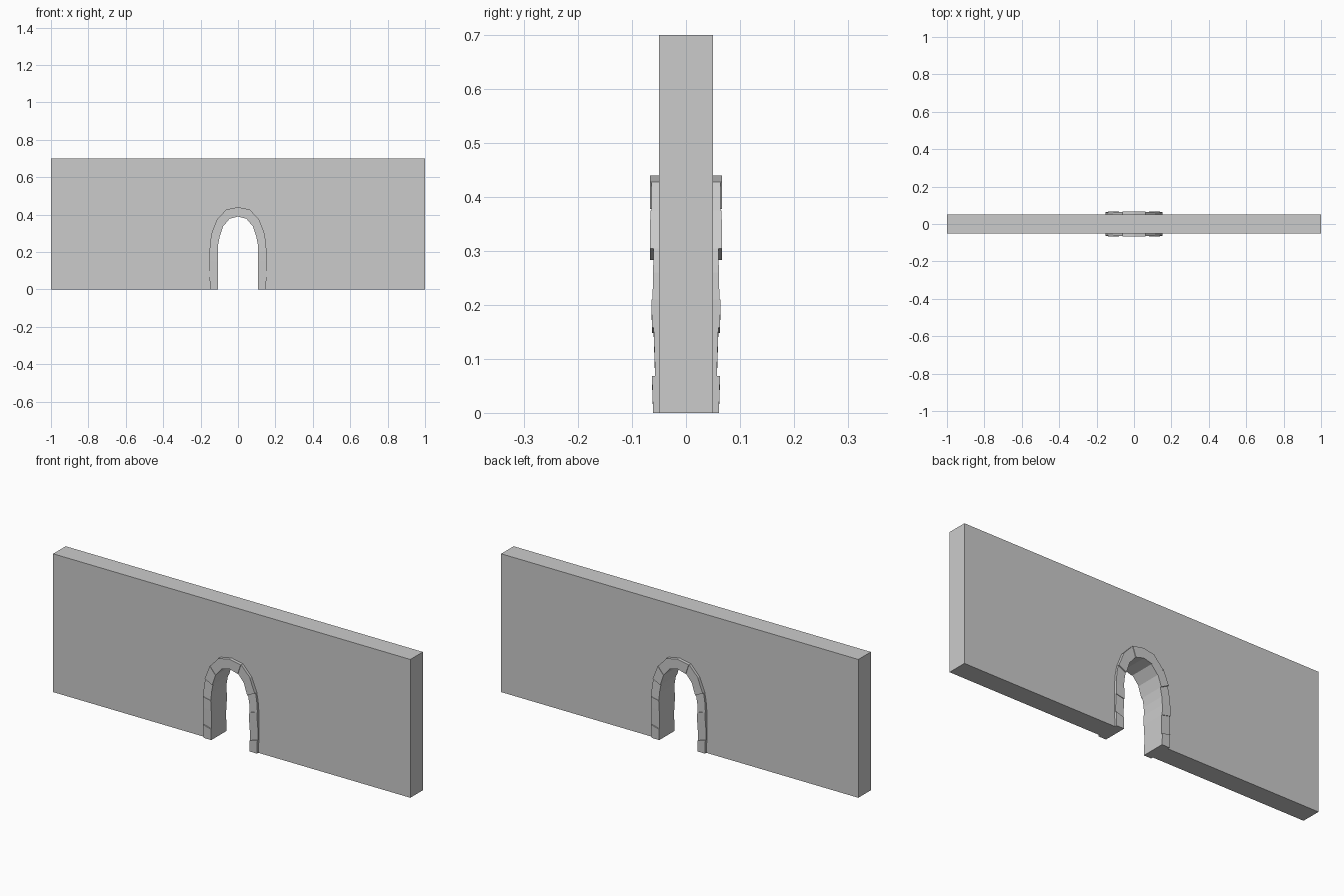
import bpy, bmesh

if "Cube" in bpy.data.objects:
    bpy.data.objects.remove(bpy.data.objects["Cube"])


def prism(name, pts, front, back=None):
    """Extrude an xz outline through the wall; depth may vary per point."""
    n = len(pts)
    front = [front] * n if isinstance(front, float) else front
    bm = bmesh.new()
    a = [bm.verts.new((p[0], -d, p[1])) for p, d in zip(pts, front)]
    b = [bm.verts.new((p[0], d, p[1])) for p, d in zip(pts, front)]
    bm.faces.new(a)
    bm.faces.new(b[::-1])
    for i in range(n):
        j = (i + 1) % n
        bm.faces.new((a[j], a[i], b[i], b[j]))
    bmesh.ops.recalc_face_normals(bm, faces=bm.faces)
    me = bpy.data.meshes.new(name)
    bm.to_mesh(me)
    bm.free()
    ob = bpy.data.objects.new(name, me)
    bpy.context.collection.objects.link(ob)
    return ob


# Half of the arch ring, from the floor to the crown
outer = [(.149, 0), (.152, .068), (.152, .158), (.152, .21), (.148, .26),
         (.14, .305), (.112, .375), (.062, .428), (0, .44)]
inner = [(.107, 0), (.108, .055), (.106, .148), (.108, .2), (.106, .24),
         (.098, .283), (.08, .337), (.045, .378), (0, .39)]

# Wall with the doorway cut into its outline
mid = [((o[0] * .7 + i[0] * .3), (o[1] * .7 + i[1] * .3)) for o, i in zip(outer, inner)]
doorway = mid + [(-x, z) for x, z in mid[-2::-1]]
prism("wall", [(1, 0), (1, .7), (-1, .7), (-1, 0)] + doorway[::-1], .05)

# Jamb and arch stones: start index, end index, depth at start, depth at end
stones = [(0, 1, .061, .063), (1, 2, .057, .060), (2, 3, .063, .064),
          (3, 5, .062, .060), (5, 6, .067, .066), (6, 7, .064, .064)]
for side, s in (("right", 1), ("left", -1)):
    for k, (i, j, d0, d1) in enumerate(stones):
        o, n = outer[i:j + 1], inner[i:j + 1]
        ds = [d0 + (d1 - d0) * t / (j - i) for t in range(j - i + 1)]
        pts = [(s * x, z) for x, z in o + n[::-1]]
        prism(f"{side}_stone_{k + 1}", pts, ds + ds[::-1])

# Keystone
key = [outer[7], outer[8], (-outer[7][0], outer[7][1]),
       (-inner[7][0], inner[7][1]), inner[8], inner[7]]
prism("keystone", key, .067)
